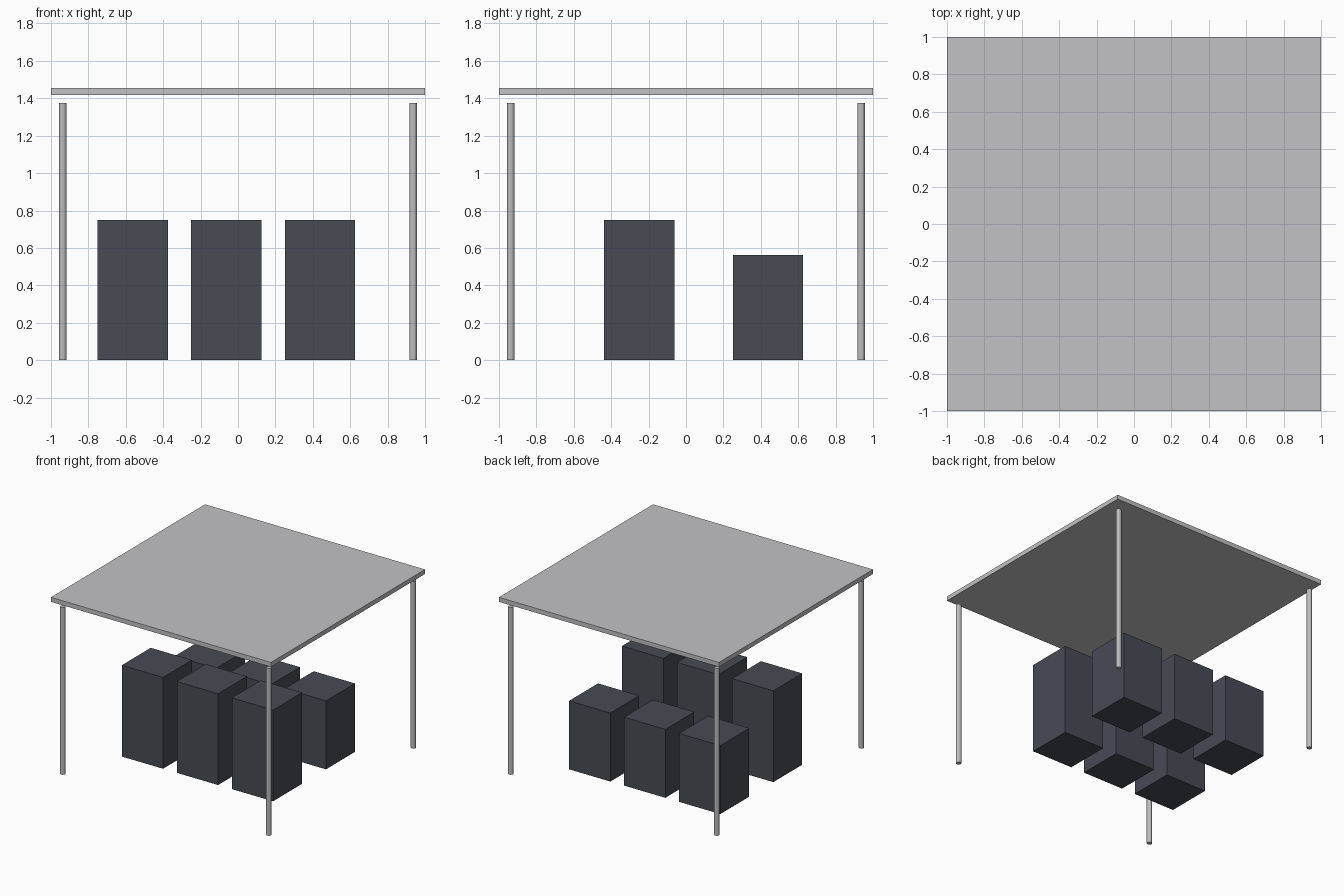
import bpy

if "Cube" in bpy.data.objects:
    bpy.data.objects.remove(bpy.data.objects["Cube"])

def material(name, rgb):
    m = bpy.data.materials.new(name)
    m.diffuse_color = (*rgb, 1)
    m.use_nodes = True
    m.node_tree.nodes["Principled BSDF"].inputs["Base Color"].default_value = m.diffuse_color
    return m

light_grey = material("light grey", (0.54, 0.54, 0.56))
metal_grey = material("metal grey", (0.52, 0.52, 0.52))
slate = material("dark slate", (0.062, 0.070, 0.088))

def box(name, lo, hi, mat):
    bpy.ops.mesh.primitive_cube_add(size=1, location=[(a + b) / 2 for a, b in zip(lo, hi)])
    ob = bpy.context.object
    ob.name = name
    ob.scale = [b - a for a, b in zip(lo, hi)]
    bpy.ops.object.transform_apply(location=False, rotation=False, scale=True)
    ob.data.materials.append(mat)

# flat roof floating just above the posts
box("roof", (-1, -1, 1.419), (1, 1, 1.456), light_grey)

# four thin corner posts
for x in (-0.9375, 0.9375):
    for y in (-0.9375, 0.9375):
        bpy.ops.mesh.primitive_cylinder_add(vertices=12, radius=0.02, depth=1.375,
                                            location=(x, y, 0.6875))
        post = bpy.context.object
        post.name = "corner_post"
        post.data.materials.append(metal_grey)

# two rows of three cabinets, tall in front and short behind
for row, y, height in (("front", -0.4375, 0.75), ("back", 0.25, 0.5625)):
    for x in (-0.75, -0.25, 0.25):
        box(row + "_cabinet", (x, y, 0), (x + 0.375, y + 0.375, height), slate)
